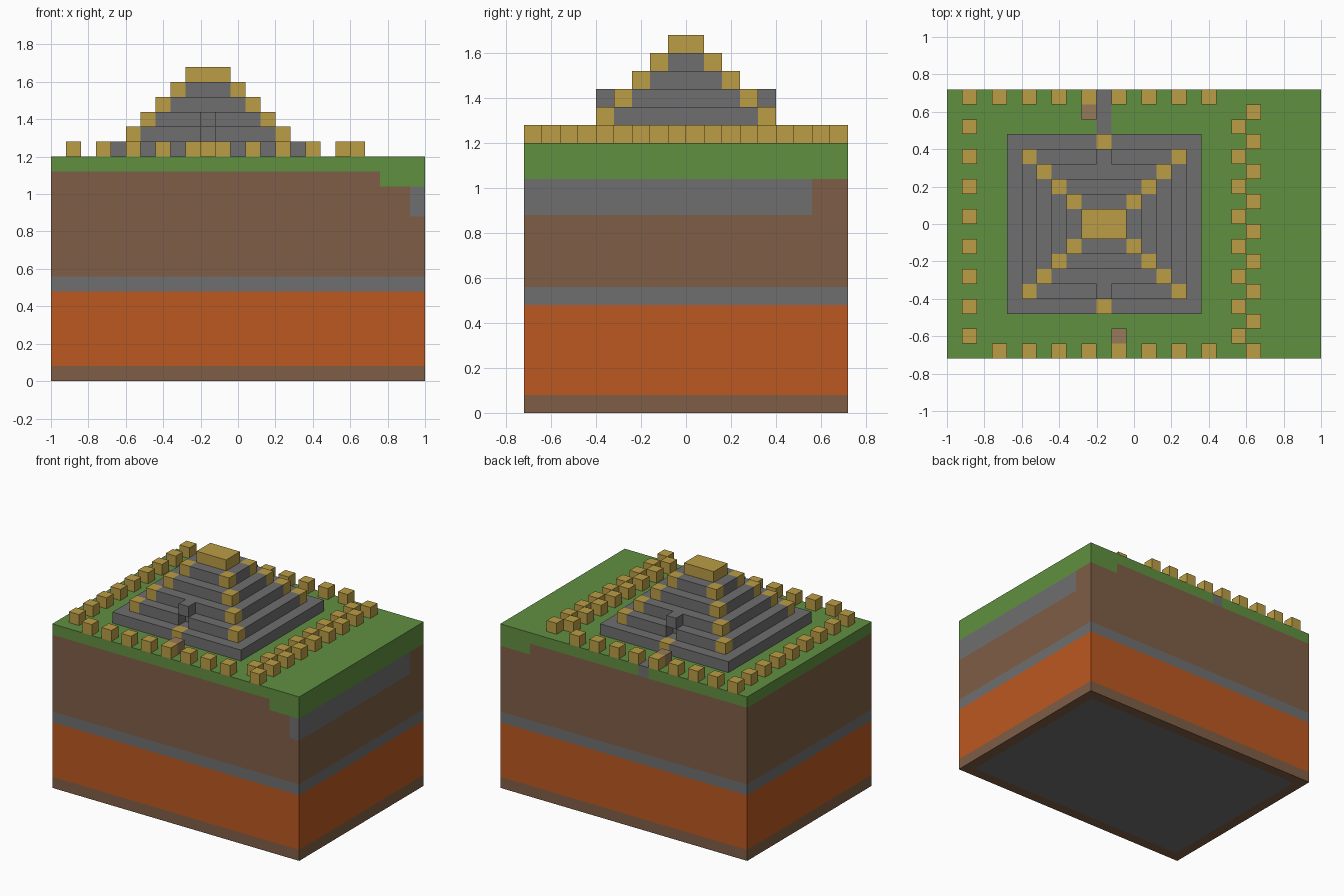
import bpy
import bmesh
from mathutils import Matrix, Vector

if "Cube" in bpy.data.objects:
    bpy.data.objects.remove(bpy.data.objects["Cube"], do_unlink=True)

U = 0.08          # side of one block
GROUND = 1.2      # height of the lawn
CX = -0.16        # pyramid centre line


def material(name, rgb):
    """Flat material from display values 0-255, stored as linear."""
    lin = [((c / 255 + 0.055) / 1.055) ** 2.4 for c in rgb] + [1]
    m = bpy.data.materials.new(name)
    m.use_nodes = True
    m.diffuse_color = lin
    m.node_tree.nodes["Principled BSDF"].inputs["Base Color"].default_value = lin
    return m


MATS = {
    "grass": material("grass green", (97, 144, 65)),
    "soil": material("soil brown", (127, 94, 70)),
    "stone": material("stone grey", (111, 111, 111)),
    "clay": material("clay orange", (187, 88, 32)),
    "gold": material("gold", (187, 157, 69)),
    "tan": material("pale brown", (150, 122, 90)),
}
ORDER = list(MATS)


def add_box(bm, lo, hi):
    lo, hi = Vector(lo), Vector(hi)
    size = hi - lo
    mat = Matrix.Translation((lo + hi) / 2) @ Matrix.Diagonal((*size, 1))
    bmesh.ops.create_cube(bm, size=1, matrix=mat)


def cut(bm, axis, values):
    """Slice all faces at the given coordinates along one axis."""
    normal = Vector([float(i == axis) for i in range(3)])
    for v in values:
        geom = bm.verts[:] + bm.edges[:] + bm.faces[:]
        bmesh.ops.bisect_plane(bm, geom=geom, dist=1e-5, plane_co=normal * v, plane_no=normal)


def finish(bm, name, rule):
    """Colour every face by the cell just beneath it and make the object."""
    bm.normal_update()
    for f in bm.faces:
        p = f.calc_center_median() - f.normal * 0.01
        f.material_index = ORDER.index(rule(p))
    me = bpy.data.meshes.new(name)
    bm.to_mesh(me)
    bm.free()
    for m in MATS.values():
        me.materials.append(m)
    ob = bpy.data.objects.new(name, me)
    bpy.context.collection.objects.link(ob)
    return ob


def blocks(name, cells, z, colour):
    """Unit blocks standing at the listed x, y centres."""
    bm = bmesh.new()
    h = U / 2
    for x, y in cells:
        add_box(bm, (x - h, y - h, z), (x + h, y + h, z + U))
    finish(bm, name, lambda p: colour)


# Layered ground
def ground_rule(p):
    if p.z < 0.02 and abs(p.x) < 0.92 and abs(p.y) < 0.64:
        return "stone"                       # underside
    if p.z > 1.12:
        path = abs(p.x - CX) < U / 2 and p.y > 0.48
        return "stone" if path else "grass"
    if p.z > 1.04:
        return "grass" if p.x > 0.76 else "soil"
    if p.z > 0.88 and p.x > 0.92 and p.y < 0.56:
        return "stone"
    if 0.48 < p.z < 0.56:
        return "stone"
    return "clay" if 0.08 < p.z < 0.48 else "soil"


bm = bmesh.new()
add_box(bm, (-1, -0.72, 0), (1, 0.72, GROUND))
cut(bm, 0, (-0.92, -0.2, -0.12, 0.76, 0.92))
cut(bm, 1, (-0.64, 0.48, 0.56, 0.64))
cut(bm, 2, (0.08, 0.48, 0.56, 0.88, 1.04, 1.12))
finish(bm, "layered_ground", ground_rule)

# Stepped pyramid: each tier is one block smaller all round
for i in range(6):
    hx, hy, z = 0.52 - i * U, 0.48 - i * U, GROUND + i * U
    bm = bmesh.new()
    add_box(bm, (CX - hx, -hy, z), (CX + hx, hy, z + U))
    if i < 5:
        cut(bm, 0, (CX - hx + U, CX - U / 2, CX + U / 2, CX + hx - U))
        cut(bm, 1, (U - hy, hy - U))
    if i == 1:
        # Doorway recesses in the front and back
        doors = [f for f in bm.faces
                 if abs(f.normal.y) > 0.9 and abs(f.calc_center_median().x - CX) < U / 2]
        for f in bmesh.ops.extrude_discrete_faces(bm, faces=doors)["faces"]:
            bmesh.ops.translate(bm, verts=f.verts[:], vec=-f.normal * U)

    def tier_rule(p, i=i, hx=hx, hy=hy):
        if i == 5:
            return "gold"
        edge_x, edge_y = abs(p.x - CX) > hx - U, abs(p.y) > hy - U
        if i == 0:
            return "gold" if edge_y and abs(p.x - CX) < U / 2 else "stone"
        return "gold" if edge_x and edge_y else "stone"

    finish(bm, f"pyramid_tier_{i + 1}", tier_rule)

# Lintels over the doorways
blocks("door_lintels", [(CX, s * 0.36) for s in (-1, 1)], GROUND + 2 * U, "stone")

# Rows of gold marker blocks round the lawn
blocks("front_markers", [(-0.72 + 2 * U * i, -0.68) for i in range(8)], GROUND, "gold")
blocks("back_markers", [(-0.88 + 2 * U * i, 0.68) for i in range(9)], GROUND, "gold")
blocks("right_markers", [(-0.88, -0.60 + 2 * U * i) for i in range(8)], GROUND, "gold")
blocks("left_markers", [(0.56 if i % 2 else 0.64, -0.68 + U * i) for i in range(17)],
       GROUND, "gold")

# Small pale blocks behind the marker rows
blocks("pale_blocks", [(-0.08, -0.60), (-0.24, 0.60)], GROUND, "tan")
